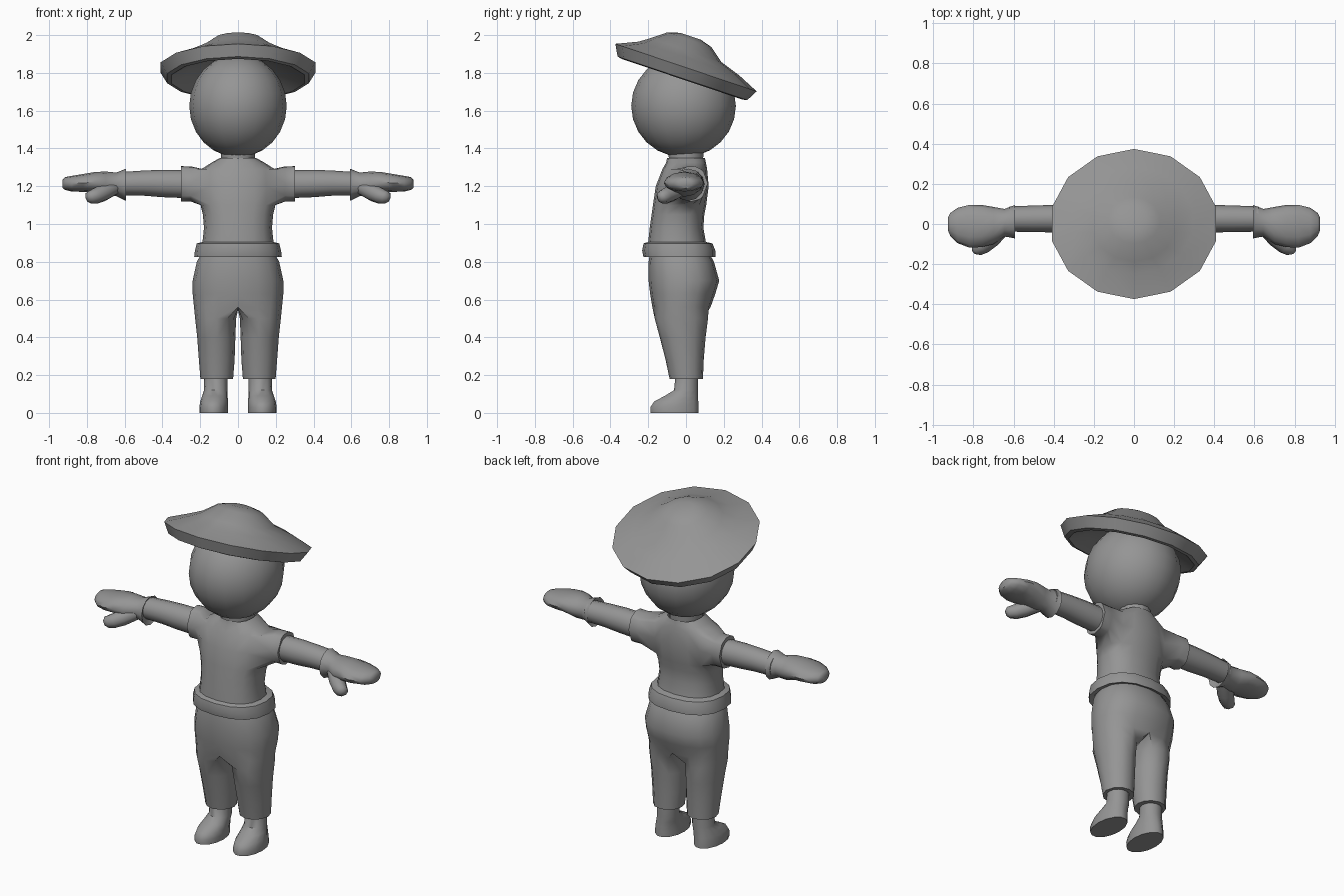
import bpy, bmesh, math
from mathutils import Vector, Matrix

if "Cube" in bpy.data.objects:
    bpy.data.objects.remove(bpy.data.objects["Cube"])

grey = bpy.data.materials.new("plain_grey")
grey.diffuse_color = (0.3, 0.3, 0.3, 1)
grey.use_nodes = True
grey.node_tree.nodes["Principled BSDF"].inputs["Base Color"].default_value = grey.diffuse_color


def loft(bm, rings, closed=True, cap=(False, False)):
    """Skin a list of point rings with quads."""
    vs = [[bm.verts.new(p) for p in r] for r in rings]
    n = len(vs[0])
    for a, b in zip(vs, vs[1:]):
        for i in range(n if closed else n - 1):
            j = (i + 1) % n
            bm.faces.new((a[i], a[j], b[j], b[i]))
    if cap[0]:
        bm.faces.new(vs[0][::-1])
    if cap[1]:
        bm.faces.new(vs[-1])
    return vs


def finish(bm, name, mirror=False, angle=50):
    bmesh.ops.recalc_face_normals(bm, faces=bm.faces)
    me = bpy.data.meshes.new(name)
    bm.to_mesh(me)
    bm.free()
    me.materials.append(grey)
    ob = bpy.data.objects.new(name, me)
    bpy.context.collection.objects.link(ob)
    bpy.context.view_layer.objects.active = ob
    ob.select_set(True)
    if mirror:
        m = ob.modifiers.new("mirror", 'MIRROR')
        m.use_clip = True
        m.merge_threshold = 0.002
        bpy.ops.object.modifier_apply(modifier=m.name)
    bpy.ops.object.shade_smooth_by_angle(angle=math.radians(angle))
    ob.select_set(False)
    return ob


def half_ring(z, w, y0, y1):
    """Right half of a body section, front centre to back centre."""
    c, r = (y0 + y1) / 2, (y1 - y0) / 2
    out = []
    for i in range(9):
        a = math.pi * (i / 8 - 0.5)
        s, k = math.sin(a), math.cos(a)
        out.append((w * max(k, 0) ** 0.85 if 0 < i < 8 else 0,
                    c + r * math.copysign(abs(s) ** 0.85, s), z))
    return out


def x_ring(x, y0, y1, z0, z1, n=12):
    """Section of an arm or hand at a given x."""
    return [(x, (y0 + y1) / 2 + (y1 - y0) / 2 * math.cos(2 * math.pi * i / n),
             (z0 + z1) / 2 + (z1 - z0) / 2 * math.sin(2 * math.pi * i / n)) for i in range(n)]


def z_ring(z, x0, x1, y0, y1, n=14):
    return [((x0 + x1) / 2 + (x1 - x0) / 2 * math.cos(2 * math.pi * i / n),
             (y0 + y1) / 2 + (y1 - y0) / 2 * math.sin(2 * math.pi * i / n), z) for i in range(n)]


# head
bm = bmesh.new()
bmesh.ops.create_uvsphere(bm, u_segments=16, v_segments=12, radius=1,
                          matrix=Matrix.Translation((0, -0.013, 1.625)) @ Matrix.Diagonal((0.258, 0.277, 0.272, 1)))
finish(bm, "head")

# hat: turned profile, tilted down at the back
bm = bmesh.new()
profile = [(0.10, 0.04), (0.27, -0.02), (0.36, -0.065), (0.385, -0.06),
           (0.42, 0.0), (0.30, 0.05), (0.21, 0.088), (0.13, 0.146), (0.06, 0.165)]
rings = [[(r * math.sin(2 * math.pi * i / 14), 0.94 * r * math.cos(2 * math.pi * i / 14)
           - (0.03 if h > 0.08 else 0), h) for i in range(14)] for r, h in profile]
loft(bm, rings, cap=(True, True))
bm.transform(Matrix.Translation((0, 0, 1.828)) @ Matrix.Rotation(math.radians(-18.6), 4, 'X'))
finish(bm, "hat", angle=38)

# shirt: half torso, arm hole opened, sleeve drawn out of its edge
bm = bmesh.new()
torso = [(0.835, 0.20, -0.20, 0.13), (0.825, 0.232, -0.225, 0.155), (0.86, 0.228, -0.232, 0.155),
         (0.897, 0.218, -0.225, 0.14), (0.905, 0.188, -0.20, 0.105), (0.98, 0.180, -0.192, 0.092),
         (1.05, 0.186, -0.182, 0.097), (1.10, 0.198, -0.175, 0.107), (1.20, 0.20, -0.160, 0.120),
         (1.29, 0.195, -0.125, 0.112), (1.325, 0.14, -0.105, 0.105), (1.35, 0.095, -0.10, 0.10)]
vs = loft(bm, [half_ring(*t) for t in torso], closed=False)
rows = vs[7:10]
hole = [f for f in bm.faces if all(any(v in r[2:7] for r in rows) for v in f.verts)]
rim = (rows[0][2:7] + [rows[1][6]] + rows[2][2:7][::-1] + [rows[1][2]])
bmesh.ops.delete(bm, geom=hole, context='FACES')
prev = rim
for x, r in ((0.25, 0.094), (0.303, 0.095), (0.303, 0.068), (0.22, 0.066)):
    new = []
    for v in rim:
        a = math.atan2(v.co.z - 1.197, (v.co.y + 0.027) * 0.95)
        new.append(bm.verts.new((x, 0.03 + r * 0.9 * math.cos(a), 1.213 + r * math.sin(a))))
    for i in range(12):
        j = (i + 1) % 12
        bm.faces.new((prev[i], prev[j], new[j], new[i]))
    prev = new
finish(bm, "shirt", mirror=True)

# neck plug closing the collar
bm = bmesh.new()
loft(bm, [z_ring(1.28, -0.09, 0.09, -0.09, 0.09), z_ring(1.38, -0.09, 0.09, -0.095, 0.095)], cap=(True, True))
finish(bm, "neck")

# trousers: half hips that close at the crotch into a leg
bm = bmesh.new()
hips = [(0.85, 0.19, -0.19, 0.12), (0.80, 0.218, -0.198, 0.148), (0.70, 0.24, -0.198, 0.176),
        (0.63, 0.24, -0.19, 0.155), (0.56, 0.233, -0.178, 0.13)]
vs = loft(bm, [half_ring(*h) for h in hips], closed=False)
bridge = [bm.verts.new((0, y, z)) for y, z in ((0.06, 0.55), (-0.02, 0.545), (-0.1, 0.55))]
prev = vs[-1] + bridge
for z, x0, x1, y0, y1 in ((0.50, 0.010, 0.227, -0.166, 0.117), (0.40, 0.014, 0.216, -0.139, 0.104),
                          (0.28, 0.018, 0.207, -0.108, 0.094), (0.18, 0.026, 0.199, -0.087, 0.09),
                          (0.18, 0.055, 0.175, -0.055, 0.065)):
    cx, cy = (x0 + x1) / 2, (y0 + y1) / 2
    new = []
    for i in range(12):
        a = math.radians(-125 + 250 * i / 8) if i <= 8 else math.radians(125 + 110 * (i - 8) / 4)
        new.append(bm.verts.new((cx + (x1 - x0) / 2 * math.cos(a), cy + (y1 - y0) / 2 * math.sin(a), z)))
    for i in range(12):
        j = (i + 1) % 12
        bm.faces.new((prev[i], prev[j], new[j], new[i]))
    prev = new
finish(bm, "trousers", mirror=True)

# shoes
bm = bmesh.new()
loft(bm, [z_ring(0, 0.053, 0.205, -0.19, 0.07), z_ring(0.03, 0.053, 0.205, -0.192, 0.07),
          z_ring(0.06, 0.053, 0.20, -0.172, 0.068), z_ring(0.09, 0.055, 0.19, -0.115, 0.066),
          z_ring(0.12, 0.055, 0.18, -0.065, 0.065), z_ring(0.22, 0.055, 0.178, -0.055, 0.065)], cap=(True, True))
finish(bm, "shoes", mirror=True)

# bare arms
bm = bmesh.new()
loft(bm, [x_ring(0.22, -0.04, 0.10, 1.135, 1.285), x_ring(0.40, -0.042, 0.095, 1.142, 1.287),
          x_ring(0.50, -0.04, 0.092, 1.15, 1.283), x_ring(0.62, -0.038, 0.088, 1.152, 1.275)], cap=(True, True))
finish(bm, "arms", mirror=True)

# mitten gloves
bm = bmesh.new()
hand = [(0.61, -0.035, 0.085, 1.155, 1.27), (0.592, -0.072, 0.095, 1.122, 1.293),
        (0.645, -0.062, 0.075, 1.148, 1.272), (0.70, -0.10, 0.085, 1.145, 1.278),
        (0.76, -0.115, 0.095, 1.165, 1.275), (0.82, -0.118, 0.095, 1.17, 1.265),
        (0.88, -0.095, 0.08, 1.172, 1.255), (0.915, -0.06, 0.055, 1.18, 1.248),
        (0.928, -0.03, 0.03, 1.19, 1.235)]
loft(bm, [x_ring(*h) for h in hand], cap=(True, True))
finish(bm, "gloves", mirror=True)

# thumbs
bm = bmesh.new()
path = [(0.66, -0.02, 1.195, 0.045), (0.715, -0.075, 1.165, 0.046), (0.755, -0.11, 1.148, 0.042),
        (0.785, -0.13, 1.14, 0.034), (0.797, -0.14, 1.136, 0.015)]
d = Vector((0.7, -0.65, -0.3)).normalized()
u = d.cross(Vector((0, 0, 1))).normalized()
w = u.cross(d)
loft(bm, [[Vector(p[:3]) + p[3] * (u * math.cos(k * math.pi / 4) + w * math.sin(k * math.pi / 4))
           for k in range(8)] for p in path], cap=(True, True))
finish(bm, "thumbs", mirror=True)
